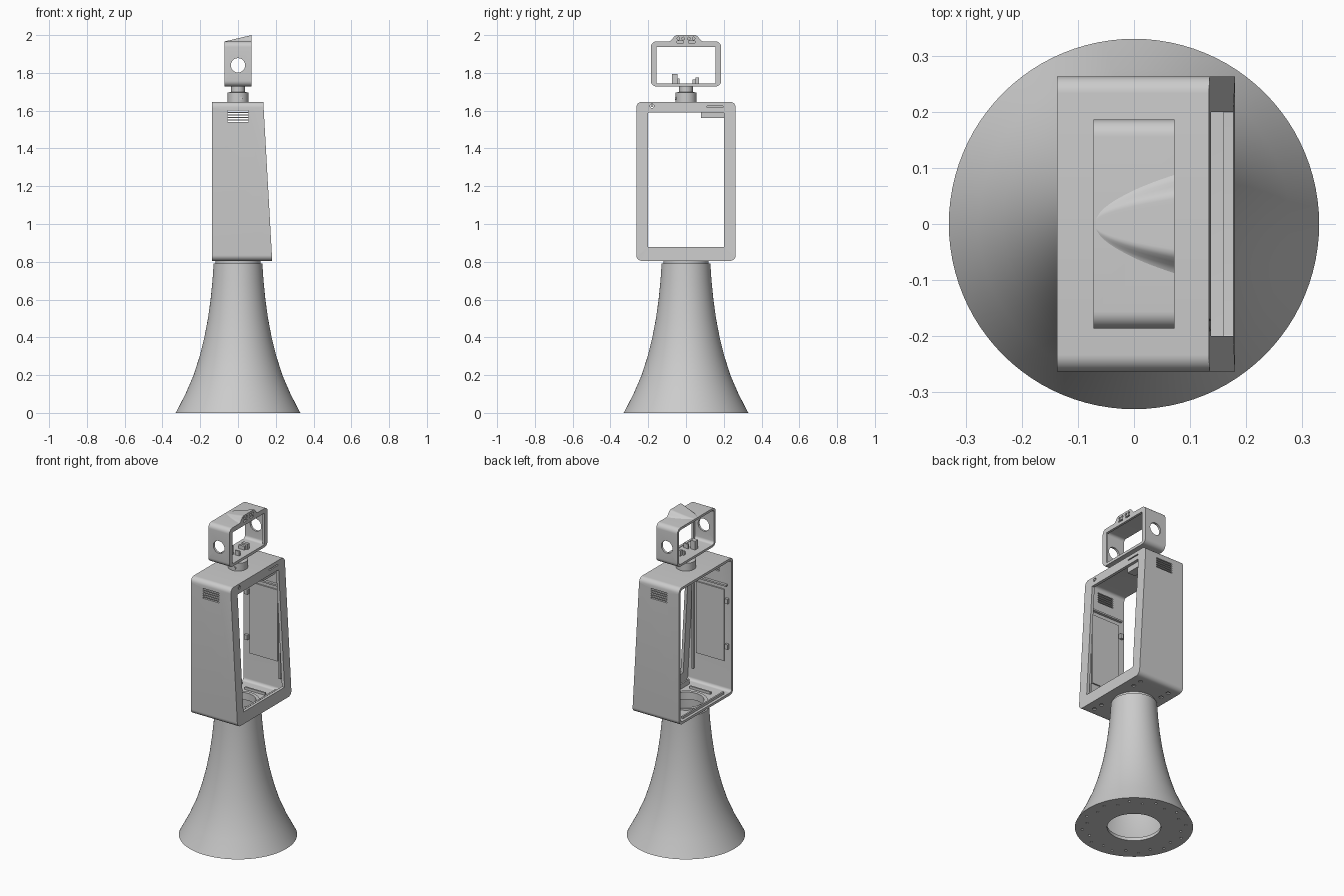
import bpy, bmesh, math
from mathutils import Matrix, Vector

cube = bpy.data.objects.get("Cube")
if cube:
    bpy.data.objects.remove(cube, do_unlink=True)

grey = bpy.data.materials.new("warm_grey")
grey.use_nodes = True
grey.diffuse_color = (0.6, 0.6, 0.6, 1)
grey.node_tree.nodes["Principled BSDF"].inputs["Base Color"].default_value = (0.6, 0.6, 0.6, 1)


def finish(name, bm, smooth=True):
    bmesh.ops.recalc_face_normals(bm, faces=bm.faces)
    mesh = bpy.data.meshes.new(name)
    bm.to_mesh(mesh)
    bm.free()
    mesh.materials.append(grey)
    ob = bpy.data.objects.new(name, mesh)
    bpy.context.collection.objects.link(ob)
    if smooth:
        bpy.ops.object.select_all(action="DESELECT")
        ob.select_set(True)
        bpy.context.view_layer.objects.active = ob
        bpy.ops.object.shade_smooth_by_angle(angle=math.radians(30))
    return ob


def add_box(bm, x0, x1, y0, y1, z0, z1):
    size = Matrix.Diagonal((x1 - x0, y1 - y0, z1 - z0, 1))
    mid = Matrix.Translation(((x0 + x1) / 2, (y0 + y1) / 2, (z0 + z1) / 2))
    bmesh.ops.create_cube(bm, size=1, matrix=mid @ size)


def add_cylinder(bm, centre, radius, depth, axis="Z", sides=48):
    turn = {"X": Matrix.Rotation(math.pi / 2, 4, "Y"),
            "Y": Matrix.Rotation(math.pi / 2, 4, "X"), "Z": Matrix()}[axis]
    bmesh.ops.create_cone(bm, cap_ends=True, segments=sides, radius1=radius, radius2=radius,
                          depth=depth, matrix=Matrix.Translation(centre) @ turn)


def boxes(name, *extents):
    bm = bmesh.new()
    for e in extents:
        add_box(bm, *e)
    return finish(name, bm, False)


def bridge(bm, loops, closed):
    pairs = list(zip(loops, loops[1:] + loops[:1])) if closed else list(zip(loops, loops[1:]))
    for a, b in pairs:
        for i in range(len(a)):
            j = (i + 1) % len(a)
            bm.faces.new((a[i], a[j], b[j], b[i]))


def lathe(name, profile, sides=96):
    # Closed radius/height section turned about the vertical axis
    bm = bmesh.new()
    loops = [[bm.verts.new((r * math.cos(t), r * math.sin(t), z))
              for t in (2 * math.pi * i / sides for i in range(sides))] for r, z in profile]
    bridge(bm, loops, True)
    return finish(name, bm)


def rounded(w, z0, z1, r, steps=8):
    pts = []
    for k, (y, z) in enumerate(((w - r, z1 - r), (r - w, z1 - r), (r - w, z0 + r), (w - r, z0 + r))):
        for i in range(steps + 1):
            t = math.pi / 2 * (k + i / steps)
            pts.append((y + r * math.cos(t), z + r * math.sin(t)))
    return pts


def housing(name, back, front, outer, inner, window, bezel):
    # Open-backed shell with a bezel around its front window
    bm = bmesh.new()
    loops = []
    for shape, depth in ((outer, None), (outer, 0), (window, 0), (window, bezel),
                         (inner, bezel), (inner, None)):
        loops.append([bm.verts.new((back if depth is None else front(z) - depth, y, z))
                      for y, z in rounded(*shape)])
    bridge(bm, loops, True)
    return finish(name, bm)


def cut(target, bm):
    cutter = finish("cutter", bm, False)
    cutter.hide_render = True
    mod = target.modifiers.new("cut", "BOOLEAN")
    mod.operation, mod.solver, mod.object = "DIFFERENCE", "EXACT", cutter
    bpy.ops.object.select_all(action="DESELECT")
    bpy.context.view_layer.objects.active = target
    target.select_set(True)
    bpy.ops.object.modifier_apply(modifier=mod.name)
    bpy.data.objects.remove(cutter, do_unlink=True)


# Flared hollow pedestal with a bolted foot ring
flare = [(0.33, 0), (0.278, 0.1), (0.235, 0.2), (0.203, 0.3), (0.178, 0.4),
         (0.159, 0.5), (0.145, 0.6), (0.135, 0.7), (0.129, 0.79)]
lining = [(r - 0.012, max(z, 0.02)) for r, z in reversed(flare)]
pedestal = lathe("pedestal", flare + lining + [(0.15, 0.02), (0.15, 0)])
bm = bmesh.new()
for i in range(24):
    t = math.tau * i / 24
    r = 0.29 if i % 2 else 0.265
    add_cylinder(bm, (r * math.cos(t), r * math.sin(t), 0), 0.007, 0.02, sides=12)
cut(pedestal, bm)
lathe("pedestal_collar", [(0.12, 0.785), (0.12, 0.83), (0.1, 0.83), (0.1, 0.785)])


# Screen housing with a leaning front
def screen_front(z):
    return 0.18 - 0.046 * max(0, z - 0.825) / 0.82


body = housing("screen_housing", -0.137, screen_front, (0.263, 0.805, 1.647, 0.03),
               (0.248, 0.82, 1.632, 0.018), (0.2, 0.877, 1.59, 0.002), 0.018)
bm = bmesh.new()
for i in range(5):
    z = 1.54 + 0.0135 * i
    add_box(bm, -0.055, 0.055, -0.3, 0.3, z, z + 0.007)
cut(body, bm)
bm = bmesh.new()
add_cylinder(bm, (0, 0, 0.81), 0.11, 0.1)
cut(body, bm)
bm = bmesh.new()
add_cylinder(bm, (0.137, -0.18, 1.625), 0.011, 0.06, "X", 24)
add_box(bm, 0.1, 0.2, 0.11, 0.195, 1.618, 1.625)
cut(body, bm)
bm = bmesh.new()
for x in (-0.08, 0.12):
    for y in (-0.2, -0.14, 0.14, 0.2):
        add_cylinder(bm, (x, y, 0.805), 0.012, 0.012, sides=20)
cut(body, bm)
bm = bmesh.new()
add_cylinder(bm, (0.13, -0.18, 1.625), 0.007, 0.01, "X", 20)
finish("camera_lens", bm)

# Fittings inside the screen housing
for side, s in (("left", 1), ("right", -1)):
    ys = sorted((s * 0.24, s * 0.25))
    boxes(side + "_inner_panel", (-0.09, 0.1, *ys, 1.0, 1.44))
    ledge = sorted((s * 0.232, s * 0.25))
    boxes(side + "_inner_rails", (-0.11, 0.12, *ledge, 1.465, 1.475),
          (0.115, 0.125, *ledge, 0.9, 1.465),
          (-0.12, -0.1, *ledge, 1.08, 1.11), (-0.12, -0.1, *ledge, 1.36, 1.39))
boxes("top_bracket", (0.06, 0.115, 0.08, 0.2, 1.56, 1.634))
boxes("floor_rails", (0.115, 0.125, -0.2, 0.2, 0.815, 0.85), (-0.12, -0.11, -0.2, 0.2, 0.815, 0.835),
      (-0.06, 0.08, 0.15, 0.16, 0.815, 0.835), (-0.06, 0.08, -0.16, -0.15, 0.815, 0.835))

# Swivel neck
neck = [(0.055, 1.64), (0.055, 1.695), (0.036, 1.7), (0.036, 1.74), (0.018, 1.74), (0.018, 1.64)]
lathe("neck", neck, 64)
bm = bmesh.new()
add_cylinder(bm, (0.015, -0.05, 1.665), 0.008, 0.016, "Y", 16)
finish("neck_screw", bm)

# Camera head frame with round side openings
head = housing("head_frame", -0.072, lambda z: 0.072, (0.186, 1.728, 1.967, 0.03),
               (0.172, 1.742, 1.953, 0.018), (0.155, 1.745, 1.938, 0.003), 0.014)
bm = bmesh.new()
add_cylinder(bm, (0, 0, 1.84), 0.038, 0.6, "Y")
cut(head, bm)

# Sensor hood swelling out of the head's top
bm = bmesh.new()
rows, cols, loops = 16, 24, []
for i in range(rows + 1):
    u = 0.02 + 0.98 * i / rows
    half = 0.09 * math.sqrt(u)
    ring = []
    for j in range(cols + 1):
        v = -1 + 2 * j / cols
        e = min(1, (1 - abs(v)) / 0.45)
        ring.append(bm.verts.new((-0.072 + 0.144 * u, half * v, 1.966 + 0.034 * u * e * e * (3 - 2 * e))))
    ring += [bm.verts.new((ring[0].co.x, s * half, 1.955)) for s in (1, -1)]
    loops.append(ring)
bridge(bm, loops, False)
bm.faces.new(loops[0])
bm.faces.new(loops[-1])
hood = finish("sensor_hood", bm)
for part in (hood, head):
    bm = bmesh.new()
    for y in (-0.04, -0.015, 0.015, 0.04):
        add_cylinder(bm, (0.072, y, 1.982), 0.007, 0.02, "X", 20)
    for y in (-0.03, 0.03):
        add_box(bm, 0.06, 0.08, y - 0.017, y + 0.017, 1.958, 1.968)
    cut(part, bm)

# Mounting blocks inside the head
boxes("head_mounts", (-0.03, 0.0, -0.075, -0.045, 1.735, 1.795), (-0.01, 0.03, 0.05, 0.07, 1.735, 1.775),
      (-0.02, 0.02, 0.035, 0.05, 1.735, 1.765), (0.01, 0.04, -0.045, -0.035, 1.735, 1.77))
